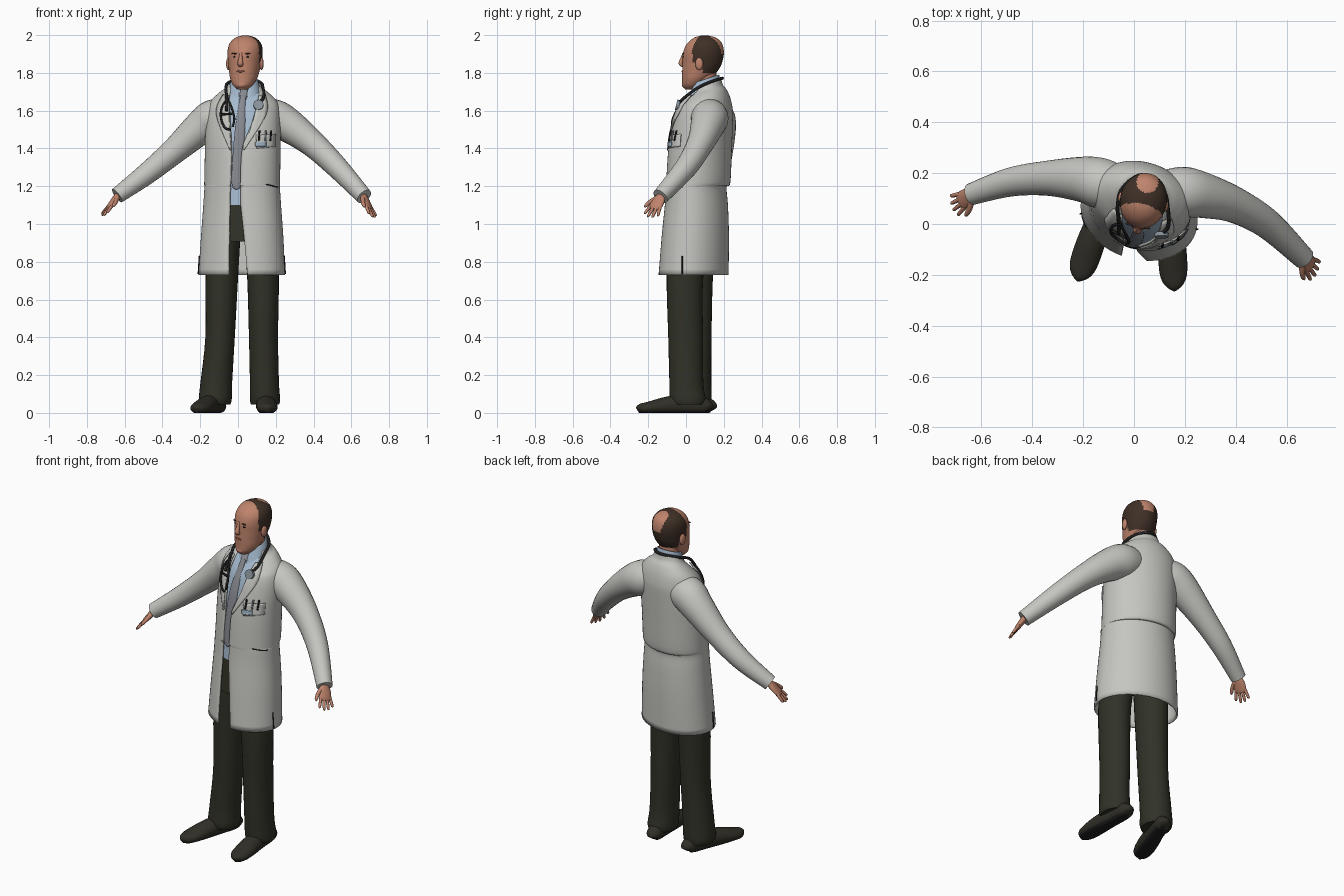
import bpy, bmesh, math
from mathutils import Vector, Matrix

if "Cube" in bpy.data.objects:
    bpy.data.objects.remove(bpy.data.objects["Cube"])


def material(name, *rgb):
    m = bpy.data.materials.new(name)
    m.use_nodes = True
    m.diffuse_color = (*rgb, 1)
    m.node_tree.nodes["Principled BSDF"].inputs["Base Color"].default_value = (*rgb, 1)
    return m


COAT = material("coat_white", .56, .56, .53)
TROUSER = material("trouser_olive", .03, .031, .02)
SKIN = material("skin", .52, .23, .15)
HAIR = material("hair_brown", .05, .03, .02)
SHIRT = material("shirt_blue", .38, .5, .63)
TIE = material("tie_grey", .24, .25, .28)
BLACK = material("black_rubber", .014, .015, .014)
LEATHER = material("shoe_leather", .03, .028, .02)
METAL = material("metal", .25, .29, .33)
LIPS = material("lips", .33, .12, .08)

TWIST = -.13   # the torso is turned slightly, left side forward


def spline(rows, k):
    """Smooth interpolation through rows of numbers."""
    rows = [tuple(r) for r in rows]
    ext = [rows[0]] + rows + [rows[-1]]
    out = []
    for a, b, c, d in zip(ext, ext[1:], ext[2:], ext[3:]):
        for i in range(k):
            t = i / k
            out.append([q + t * (r - p) / 2 + t * t * (p - 2.5 * q + 2 * r - s / 2)
                        + t ** 3 * (1.5 * (q - r) + (s - p) / 2)
                        for p, q, r, s in zip(a, b, c, d)])
    return out + [list(rows[-1])]


def finish(name, bm, mats, angle=50):
    me = bpy.data.meshes.new(name)
    bm.to_mesh(me)
    bm.free()
    for m in mats:
        me.materials.append(m)
    me.shade_smooth()
    me.set_sharp_from_angle(angle=math.radians(angle))
    ob = bpy.data.objects.new(name, me)
    bpy.context.collection.objects.link(ob)
    return ob


def skin(name, rings, mats, closed=True, caps=True):
    """Bridge a list of point rings."""
    bm = bmesh.new()
    vs = [[bm.verts.new(p) for p in r] for r in rings]
    n = len(vs[0])
    for a, b in zip(vs, vs[1:]):
        for i in range(n if closed else n - 1):
            j = (i + 1) % n
            bm.faces.new((a[i], a[j], b[j], b[i]))
    if caps:
        bm.faces.new(vs[0][::-1])
        bm.faces.new(vs[-1])
    return finish(name, bm, mats)


def ring(row, n, twist):
    z, cx, cy, rx, ry = row[:5]
    a0, a1, m = 0, math.tau, n
    if len(row) > 5:   # open at the front between two x positions
        lim = lambda x: math.asin(max(-1, min(1, (x - cx) / rx)))
        a0, a1, m = lim(row[6]), math.tau + lim(row[5]), n - 1
    pts = []
    for i in range(n):
        t = a0 + (a1 - a0) * i / m
        x = rx * math.sin(t)
        pts.append(Vector((cx + x, cy - ry * math.cos(t) + twist * x, z)))
    return pts


def loft(name, rows, mats, n=32, k=4, twist=0):
    """Horizontal cross-sections, lowest first."""
    is_open = len(rows[0]) > 5
    return skin(name, [ring(r, n, twist) for r in spline(rows, k)], mats, not is_open, not is_open)


def tube(name, pts, mat, ref, n=16, k=4):
    """Elliptical sections (x, y, z, ra, rb) along a path; ra runs along ref."""
    pts = spline(pts, k)
    rings = []
    for i, p in enumerate(pts):
        t = (Vector(pts[min(i + 1, len(pts) - 1)][:3]) - Vector(pts[max(i - 1, 0)][:3])).normalized()
        u = (Vector(ref) - t * t.dot(Vector(ref))).normalized()
        v = t.cross(u)
        rings.append([Vector(p[:3]) + u * max(p[3], .001) * math.cos(a) + v * max(p[4], .001) * math.sin(a)
                      for a in (math.tau * j / n for j in range(n))])
    return skin(name, rings, [mat])


def wire(name, pts, r, mat):
    cu = bpy.data.curves.new(name, "CURVE")
    cu.dimensions = "3D"
    cu.bevel_depth, cu.bevel_resolution, cu.use_fill_caps = r, 2, True
    pts = spline(pts, 6)
    sp = cu.splines.new("POLY")
    sp.points.add(len(pts) - 1)
    for q, p in zip(sp.points, pts):
        q.co = (*p, 1)
    cu.materials.append(mat)
    ob = bpy.data.objects.new(name, cu)
    bpy.context.collection.objects.link(ob)


def ball(name, loc, scale, mat):
    bm = bmesh.new()
    bmesh.ops.create_uvsphere(bm, u_segments=16, v_segments=10, radius=1,
                              matrix=Matrix.Translation(loc) @ Matrix.Diagonal((*scale, 1)))
    return finish(name, bm, [mat])


def solidify(ob, thickness, offset):
    m = ob.modifiers.new("thickness", "SOLIDIFY")
    m.thickness, m.offset = thickness, offset


# Coat body: z, cx, cy, rx, ry, opening left x, opening right x
BODY = [(.73, .02, .04, .23, .183, -.05, .05), (.95, .022, .05, .217, .175, -.047, .03),
        (1.1, .022, .055, .206, .165, -.044, .014), (1.195, .022, .055, .2, .158, -.042, .012),
        (1.22, .022, .065, .201, .168, -.04, .012), (1.4, .025, .075, .2, .166, -.036, .022),
        (1.52, .028, .088, .2, .157, -.042, .068), (1.6, .03, .1, .193, .146, -.046, .092),
        (1.65, .032, .11, .175, .125, -.048, .106), (1.69, .035, .115, .135, .1, -.046, .112),
        (1.715, .035, .115, .1, .08, -.042, .112), (1.74, .035, .115, .085, .072, -.04, .11)]
FINE = spline(BODY, 5)


def front(x, z, off=0):
    """Point just outside the chest surface."""
    r = min(FINE, key=lambda q: abs(q[0] - z))
    u = x - r[1]
    return (x, r[2] - r[4] * math.sqrt(max(0, 1 - (u / r[3]) ** 2)) + TWIST * u - off, z)


def plate(name, inner, outer, mat, off=.006, thick=.006):
    """Thin patch lying on the chest between two edges given as (x, z)."""
    rings = []
    for a, b in zip(spline(inner, 5), spline(outer, 5)):
        rings.append([front(a[0] + (b[0] - a[0]) * s / 4, a[1] + (b[1] - a[1]) * s / 4, off) for s in range(5)])
    solidify(skin(name, rings, [mat], False, False), thick, 0)


coat = loft("coat_body", BODY, [COAT], n=56, k=5, twist=TWIST)
for v in coat.data.vertices:   # the neckline drops toward the front
    v.co.z += .33 * (v.co.y - .115) * max(0, (v.co.z - 1.62) / .12)
solidify(coat, .01, -1)

inset = lambda lo, hi, d: [(r[0], r[1], r[2], r[3] - d, r[4] - d) for r in FINE if lo < r[0] < hi]
loft("shirt", inset(1.08, 1.7, .02), [SHIRT], k=1, twist=TWIST)
loft("trouser_hips", inset(.87, 1.12, .026), [TROUSER], k=1, twist=TWIST)
collar = loft("shirt_collar", [(1.68, .035, .1, .09, .09, .015, .045), (1.73, .035, .105, .076, .074, .012, .05),
                               (1.765, .035, .108, .066, .064, -.01, .07)], [SHIRT], twist=TWIST)
for v in collar.data.vertices:
    v.co.z += .35 * (v.co.y - .1)
solidify(collar, .006, 0)

# Lapels, pockets and pocket contents
plate("right_lapel", [(-.046, 1.68), (-.046, 1.54), (-.036, 1.4)], [(-.08, 1.685), (-.115, 1.58), (-.042, 1.39)], COAT)
plate("left_lapel", [(.11, 1.68), (.074, 1.53), (.024, 1.4)], [(.145, 1.685), (.15, 1.58), (.032, 1.39)], COAT)
plate("chest_pocket", [(.095, 1.47), (.1, 1.4)], [(.2, 1.475), (.2, 1.41)], COAT, .004)
plate("pocket_badge", [(.09, 1.435), (.092, 1.412)], [(.15, 1.435), (.15, 1.412)], SHIRT, .009, .004)
for i, x in enumerate((.11, .145, .172)):
    wire("pen_%d" % (i + 1), [front(x, 1.44, .008), front(x + .004, 1.495, .01)], .005, BLACK if i != 1 else METAL)
wire("left_hip_pocket_slit", [front(.15, 1.21, .001), front(.19, 1.2, .001), front(.212, 1.195, .001)], .003, BLACK)
for side, s in (("left", 1), ("right", -1)):
    y = .01 - TWIST * -s * .23
    wire(side + "_vent", [(.02 + s * .231, y, .735), (.02 + s * .225, y, .83)], .003, BLACK)

# Tie with knot
tie = [(.0, 1.185, .006), (-.003, 1.21, .03), (.0, 1.35, .029), (.012, 1.52, .026), (.025, 1.66, .016),
       (.028, 1.675, .022), (.03, 1.705, .024), (.03, 1.715, .01)]
tube("tie", [(*front(x, z, -.014), w, .007) for x, z, w in tie], TIE, (1, 0, 0))

# Sleeves
SLEEVES = {"right": [(-.05, .14, 1.575, .085), (-.13, .16, 1.56, .099), (-.2, .175, 1.51, .09),
                     (-.34, .18, 1.385, .069), (-.485, .165, 1.265, .057), (-.64, .117, 1.15, .043)],
           "left": [(.1, .12, 1.575, .085), (.19, .125, 1.56, .1), (.27, .113, 1.52, .09),
                    (.395, .075, 1.425, .071), (.525, 0, 1.3, .059), (.668, -.135, 1.145, .044)]}
for side, pts in SLEEVES.items():
    tube(side + "_sleeve", [(*p, p[3]) for p in pts], COAT, (0, 1, 0), n=24, k=6)


# Hands
def hand(side, wrist, tip, fwd):
    w, d, s = Vector(wrist), Vector(tip) - Vector(wrist), Vector(fwd)
    d.normalize()
    s = (s - d * s.dot(d)).normalized()
    at = lambda a, b: tuple(w + d * a + s * b)
    tube(side + "_palm", [(*at(a, 0), r, q) for a, r, q in
                          ((-.03, .024, .022), (0, .024, .019), (.035, .035, .017), (.075, .036, .013), (.09, .028, .007))],
         SKIN, s)
    for i, length in enumerate((.06, .074, .07, .054)):
        o = 1.5 - i
        tube("%s_finger_%d" % (side, i + 1),
             [(*at(.07 + length * f, o * (.018 + .009 * f)), r, r) for f, r in
              ((0, .009), (.5, .0085), (.9, .007), (1, .002))], SKIN, s, n=10, k=2)
    tube(side + "_thumb", [(*at(a, b), r, r) for a, b, r in
                           ((.015, .015, .013), (.05, .043, .011), (.08, .056, .009), (.092, .058, .002))],
         SKIN, s, n=10, k=3)


hand("right", (-.635, .118, 1.15), (-.735, .055, 1.02), (.3, -1, 0))
hand("left", (.662, -.13, 1.15), (.727, -.2, 1.02), (-.4, -1, 0))

# Trouser legs, lowest section first
loft("right_leg", [(.045, -.118, .045, .078, .085), (.075, -.12, .043, .087, .092), (.16, -.115, .045, .084, .089),
                   (.4, -.095, .045, .078, .09), (.73, -.085, .045, .086, .098), (.97, -.07, .055, .085, .11)], [TROUSER])
loft("left_leg", [(.045, .143, .012, .075, .088), (.075, .143, .01, .08, .095), (.16, .14, .002, .077, .09),
                  (.4, .135, -.002, .077, .092), (.73, .132, -.005, .084, .097), (.97, .115, .03, .085, .11)], [TROUSER])

# Shoes: distance along foot, half width, height
SHOE = [(-.03, .02, .04), (-.02, .038, .065), (.02, .046, .09), (.1, .048, .1), (.2, .056, .085),
        (.29, .054, .06), (.335, .036, .048), (.352, .008, .03)]
for side, heel, yaw in (("right", (-.105, .115), -19), ("left", (.14, .095), 3)):
    shoe = tube(side + "_shoe", [(0, -a, h * .45, w, h * .55) for a, w, h in SHOE], LEATHER, (1, 0, 0), n=20)
    for v in shoe.data.vertices:
        v.co.z = max(v.co.z, 0)
    shoe.data.materials.append(BLACK)
    for f in shoe.data.polygons:
        f.material_index = int(f.center.z < .01)
    shoe.data.transform(Matrix.Translation((*heel, 0)) @ Matrix.Rotation(math.radians(yaw), 4, "Z"))

# Head, built facing forward and then turned
loft("neck", [(1.66, .035, .11, .066, .062), (1.73, .035, .105, .06, .056), (1.82, .036, .105, .058, .056)], [SKIN])
SKULL = [(1.713, -.006, .05, .026), (1.735, -.02, .09, .052), (1.77, -.021, .13, .071), (1.81, -.021, .168, .08),
         (1.85, -.019, .19, .087), (1.9, -.017, .201, .092), (1.94, -.004, .197, .089), (1.97, .02, .182, .073),
         (1.99, .052, .15, .044), (1.999, .09, .11, .008)]
head = loft("head", [(z, 0, (a + b) / 2, w, (b - a) / 2) for z, a, b, w in SKULL], [SKIN, HAIR], n=72, k=8)
for f in head.data.polygons:   # horseshoe of hair around a bald crown
    x, y, z = f.center
    hairline = .05 + (.03 * (1 - (x / .09) ** 2) if z > 1.94 else 0)
    low = 1.8 if y > .105 else 1.855
    patch = z > 1.9 and x * x + (y - .167) ** 2 < .043 ** 2
    f.material_index = int(y > hairline and z > low and not patch)
parts = [head, ball("lips", (0, -.02, 1.808), (.024, .004, .005), LIPS),
         ball("chin", (0, -.004, 1.738), (.03, .02, .02), SKIN),
         tube("nose", [(0, -.01, 1.905, .007, .008), (0, -.023, 1.875, .01, .01), (0, -.029, 1.85, .016, .013),
                       (0, -.018, 1.838, .012, .008)], SKIN, (1, 0, 0))]
for side, s in (("left", 1), ("right", -1)):
    parts += [ball(side + "_eye", (s * .033, -.008, 1.885), (.011, .005, .004), BLACK),
              ball(side + "_eyebrow", (s * .034, -.01, 1.902), (.017, .005, .0035), HAIR),
              ball(side + "_ear", (s * .09, .088, 1.848), (.011, .021, .033), SKIN)]
turn = (Matrix.Translation((.037, .09, 0)) @ Matrix.Rotation(math.radians(-12), 4, "Z")
        @ Matrix.Translation((0, -.09, 0)))
for p in parts:
    p.data.transform(turn)

# Stethoscope
wire("stethoscope_tube", [front(.11, 1.64, .02), front(.135, 1.67, .018), (.133, .06, 1.72), (.115, .13, 1.752),
                          (.035, .193, 1.772), (-.045, .14, 1.752), (-.064, .07, 1.725), front(-.06, 1.67, .02),
                          front(-.06, 1.6, .018)], .008, BLACK)
wire("stethoscope_outer_arm", [front(x, z, .02) for x, z in
                               ((-.05, 1.67), (-.085, 1.62), (-.09, 1.56), (-.07, 1.51), (-.04, 1.5))], .006, BLACK)
wire("stethoscope_inner_arm", [front(x, z, .02) for x, z in
                               ((-.06, 1.67), (-.035, 1.62), (-.02, 1.56), (-.028, 1.515))], .006, BLACK)
wire("stethoscope_bridge", [front(-.09, 1.58, .02), front(-.025, 1.585, .02)], .006, BLACK)
c = Vector(front(.108, 1.628, .01))
wire("stethoscope_chest_piece", [c, c + Vector((0, -.016, .004))], .028, METAL)
